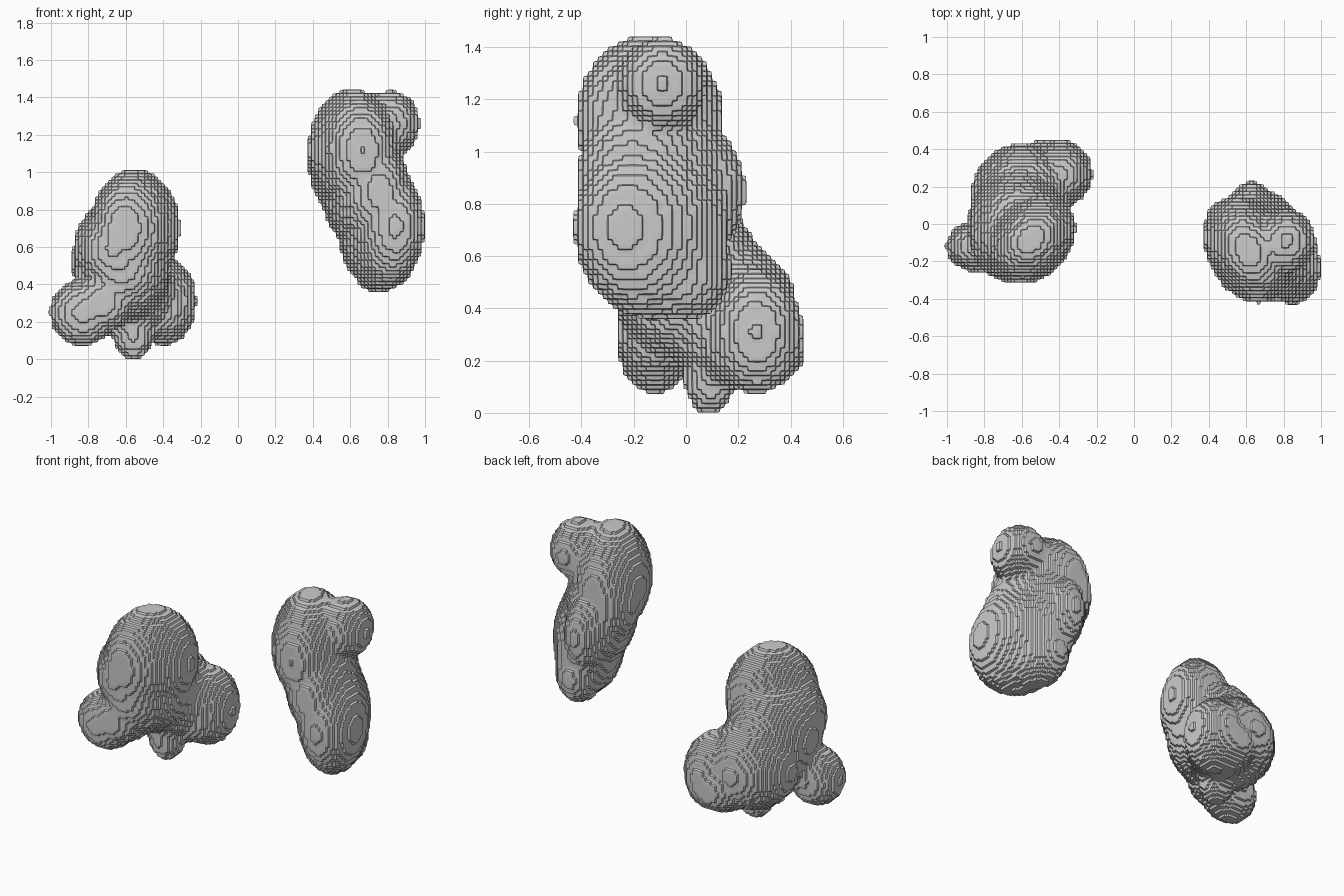
import bpy
import bmesh
from math import radians
from mathutils import Matrix, Vector

# Remove the default cube
if "Cube" in bpy.data.objects:
    bpy.data.objects.remove(bpy.data.objects["Cube"], do_unlink=True)

# One grey material for everything
grey = bpy.data.materials.new("light grey")
grey.use_nodes = True
colour = (0.6, 0.6, 0.6, 1)
grey.diffuse_color = colour
grey.node_tree.nodes["Principled BSDF"].inputs["Base Color"].default_value = colour


def lumpy_mass(name, lobes):
    """Fuse ellipsoid lobes (centre, radii, yaw) into one stepped mass."""
    bm = bmesh.new()
    for centre, radii, yaw in lobes:
        place = (Matrix.Translation(centre) @ Matrix.Rotation(radians(yaw), 4, 'Z')
                 @ Matrix.Diagonal(Vector(radii).to_4d()))
        bmesh.ops.create_icosphere(bm, subdivisions=4, radius=1, matrix=place)
    mesh = bpy.data.meshes.new(name)
    bm.to_mesh(mesh)
    bm.free()
    mesh.materials.append(grey)
    obj = bpy.data.objects.new(name, mesh)
    bpy.context.collection.objects.link(obj)

    # Fuse the lobes and soften the creases between them
    fuse = obj.modifiers.new("fuse", 'REMESH')
    fuse.mode = 'VOXEL'
    fuse.voxel_size = 0.02
    blend = obj.modifiers.new("blend", 'SMOOTH')
    blend.factor = 0.5
    blend.iterations = 6

    # Cut into small steps, then chamfer the step edges
    steps = obj.modifiers.new("steps", 'REMESH')
    steps.mode = 'BLOCKS'
    steps.octree_depth = 6
    steps.scale = 0.9
    steps.use_remove_disconnected = False
    chamfer = obj.modifiers.new("chamfer", 'SMOOTH')
    chamfer.factor = 0.5
    chamfer.iterations = 2
    return obj


# Low mass with a leaning dome and three small lobes
lumpy_mass("low_mass", [
    ((-0.55, -0.08, 0.70), (0.27, 0.21, 0.32), 45),    # dome
    ((-0.67, -0.07, 0.59), (0.21, 0.24, 0.25), 0),     # dome shoulder
    ((-0.62, 0.00, 0.52), (0.27, 0.29, 0.32), 0),      # body
    ((-0.60, 0.17, 0.38), (0.27, 0.26, 0.28), 0),      # rear body
    ((-0.83, -0.12, 0.25), (0.18, 0.14, 0.18), 0),     # side lobe
    ((-0.73, -0.12, 0.30), (0.17, 0.15, 0.16), 0),     # side lobe root
    ((-0.39, 0.27, 0.31), (0.17, 0.18, 0.24), 0),      # rear lobe
    ((-0.45, 0.26, 0.25), (0.20, 0.20, 0.17), 0),      # rear lobe root
    ((-0.56, 0.09, 0.14), (0.11, 0.10, 0.15), 0),      # foot
])

# Tall mass with a tapered base and a split top
lumpy_mass("tall_mass", [
    ((0.61, -0.14, 1.12), (0.22, 0.30, 0.33), 26),     # upper body
    ((0.54, -0.03, 1.05), (0.16, 0.18, 0.27), 28),     # upper rear
    ((0.68, -0.12, 0.90), (0.21, 0.32, 0.32), 28),     # waist
    ((0.63, 0.05, 0.85), (0.13, 0.18, 0.25), 0),       # rear ridge
    ((0.765, -0.13, 0.71), (0.205, 0.32, 0.35), 27),   # lower body
    ((0.75, -0.01, 0.55), (0.14, 0.20, 0.20), 30),     # base
    ((0.815, -0.09, 1.26), (0.16, 0.17, 0.18), 0),     # top lobe
])
